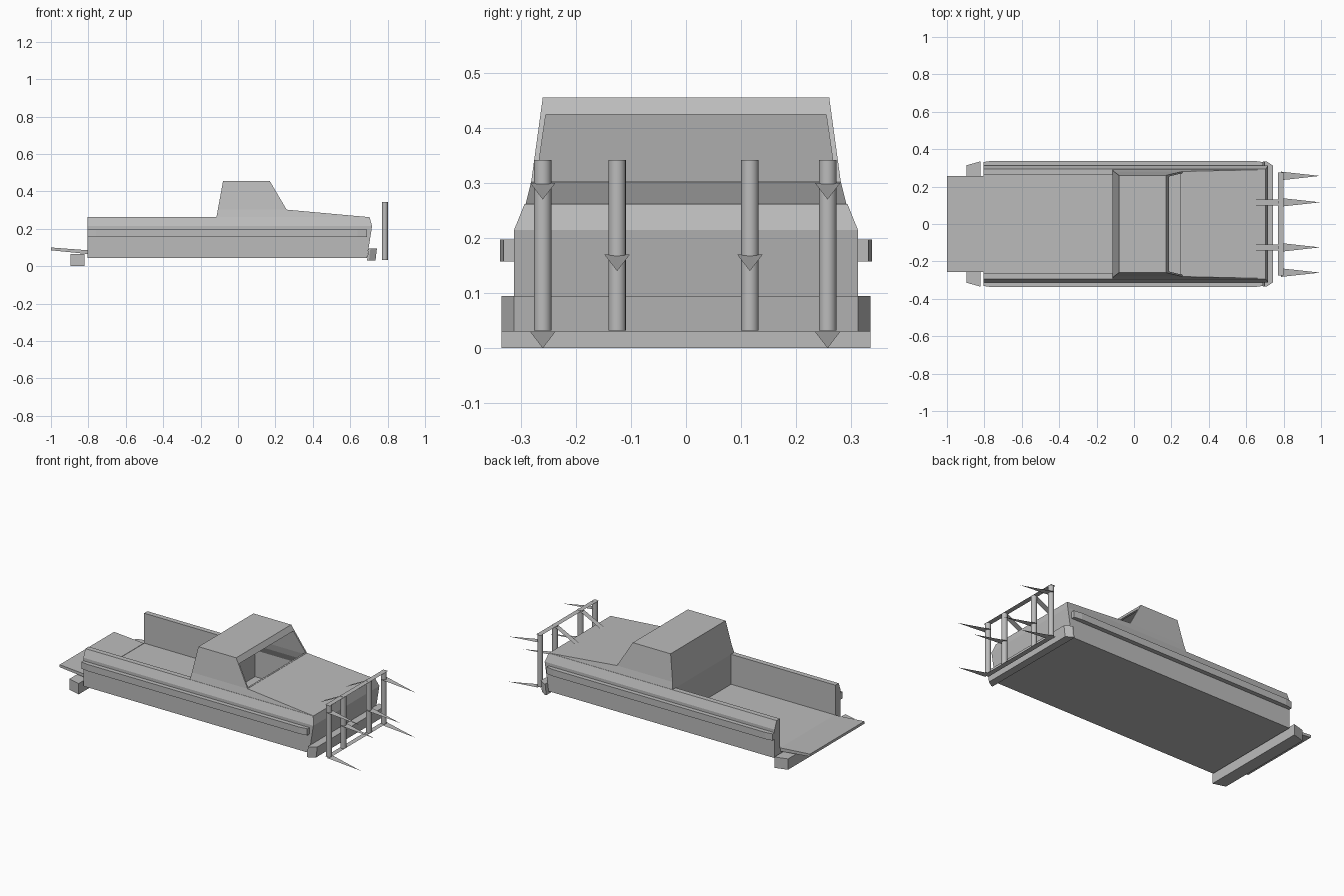
import bpy, bmesh

old = bpy.data.objects.get("Cube")
if old:
    bpy.data.objects.remove(old, do_unlink=True)

grey = bpy.data.materials.new("plain_grey")
grey.use_nodes = True
COLOUR = (0.5, 0.5, 0.5, 1)
grey.diffuse_color = COLOUR
grey.node_tree.nodes["Principled BSDF"].inputs["Base Color"].default_value = COLOUR


def finish(name, bm):
    bmesh.ops.recalc_face_normals(bm, faces=bm.faces)
    mesh = bpy.data.meshes.new(name)
    bm.to_mesh(mesh)
    bm.free()
    mesh.materials.append(grey)
    obj = bpy.data.objects.new(name, mesh)
    bpy.context.collection.objects.link(obj)
    return obj


def loft(name, rings):
    """Closed solid through rings of points with equal counts."""
    bm = bmesh.new()
    loops = [[bm.verts.new(p) for p in ring] for ring in rings]
    n = len(loops[0])
    for a, b in zip(loops, loops[1:]):
        for i in range(n):
            j = (i + 1) % n
            bm.faces.new((a[i], a[j], b[j], b[i]))
    bm.faces.new(loops[0][::-1])
    bm.faces.new(loops[-1])
    return finish(name, bm)


def stack(name, levels):
    """Stack of rectangles: height, rear x, front x, half width."""
    return loft(name, [[(r, -w, z), (f, -w, z), (f, w, z), (r, w, z)]
                       for z, r, f, w in levels])


def plan(name, outline, z0, z1, lean=0):
    """Extruded plan outline; the top may lean along x."""
    return loft(name, [[(x, y, z0) for x, y in outline],
                       [(x + lean, y, z1) for x, y in outline]])


def sheet(name, points):
    bm = bmesh.new()
    bm.faces.new([bm.verts.new(p) for p in points])
    return finish(name, bm)


def cut(obj, cutter):
    mod = obj.modifiers.new(cutter.name, 'BOOLEAN')
    mod.operation = 'DIFFERENCE'
    mod.solver = 'EXACT'
    mod.object = cutter
    bpy.context.view_layer.objects.active = obj
    bpy.ops.object.modifier_apply(modifier=mod.name)
    bpy.data.objects.remove(cutter, do_unlink=True)


# Body with hood and cab
body = stack("truck_body", [
    (0.045, -0.805, 0.69, 0.312),
    (0.215, -0.805, 0.717, 0.312),
    (0.262, -0.805, 0.703, 0.293),
    (0.262, -0.115, 0.703, 0.291),
    (0.302, -0.108, 0.26, 0.281),
    (0.455, -0.08, 0.17, 0.26)])

# Hollow cabin, windscreen opening and open load bed
cut(body, stack("cabin_space", [
    (0.055, -0.10, 0.66, 0.304),
    (0.213, -0.10, 0.68, 0.304),
    (0.254, -0.10, 0.68, 0.284),
    (0.294, -0.095, 0.255, 0.274),
    (0.447, -0.07, 0.162, 0.253)]))
cut(body, stack("windscreen_opening", [
    (0.303, 0.1, 0.4, 0.272), (0.424, 0.1, 0.4, 0.2545)]))
cut(body, stack("bed_space", [
    (0.083, -0.9, -0.115, 0.262), (0.3, -0.9, -0.115, 0.262)]))

# Lowered tailgate
loft("tailgate", [[(-1.0, y, 0.085), (-0.803, y, 0.065),
                   (-0.803, y, 0.085), (-1.0, y, 0.1)]
                  for y in (-0.257, 0.257)])

# Bumpers with angled ends
plan("front_bumper", [(0.69, -0.335), (0.70, -0.335), (0.735, -0.312),
                      (0.735, 0.312), (0.70, 0.335), (0.69, 0.335)],
     0.03, 0.095, 0.008)
plan("rear_bumper", [(-0.82, -0.335), (-0.82, 0.335),
                     (-0.895, 0.314), (-0.895, -0.314)], 0, 0.065)

# Side trims
for side, word in ((1, "left"), (-1, "right")):
    half = [(-0.805, 0.311), (-0.805, 0.331), (-0.76, 0.338),
            (0.64, 0.338), (0.69, 0.331), (0.69, 0.311)]
    plan(word + "_side_trim", [(x, side * y) for x, y in half], 0.157, 0.197)

# Front rack: round posts, flat rails, spikes and braces
FRONT = 0.785
for y, inner in ((-0.26, False), (-0.125, True), (0.116, True), (0.257, False)):
    bpy.ops.mesh.primitive_cylinder_add(vertices=16, radius=0.016, depth=0.31,
                                        location=(FRONT, y, 0.187))
    post = bpy.context.object
    post.name = "rack_post"
    post.data.materials.append(grey)
    bpy.ops.object.shade_smooth_by_angle()
    for z in ((0.17,) if inner else (0.30, 0.03)):
        sheet("rack_spike", [(FRONT, y - 0.023, z), (FRONT, y + 0.023, z),
                             (0.995, y, z - 0.03)])
    if inner:
        sheet("rack_brace", [(FRONT, y - 0.016, 0.342), (FRONT, y + 0.016, 0.342),
                             (0.635, y + 0.016, 0.266), (0.635, y - 0.016, 0.266)])
for z in (0.032, 0.341):
    sheet("rack_rail", [(FRONT - 0.015, -0.275, z), (FRONT + 0.015, -0.275, z),
                        (FRONT + 0.015, 0.275, z), (FRONT - 0.015, 0.275, z)])
